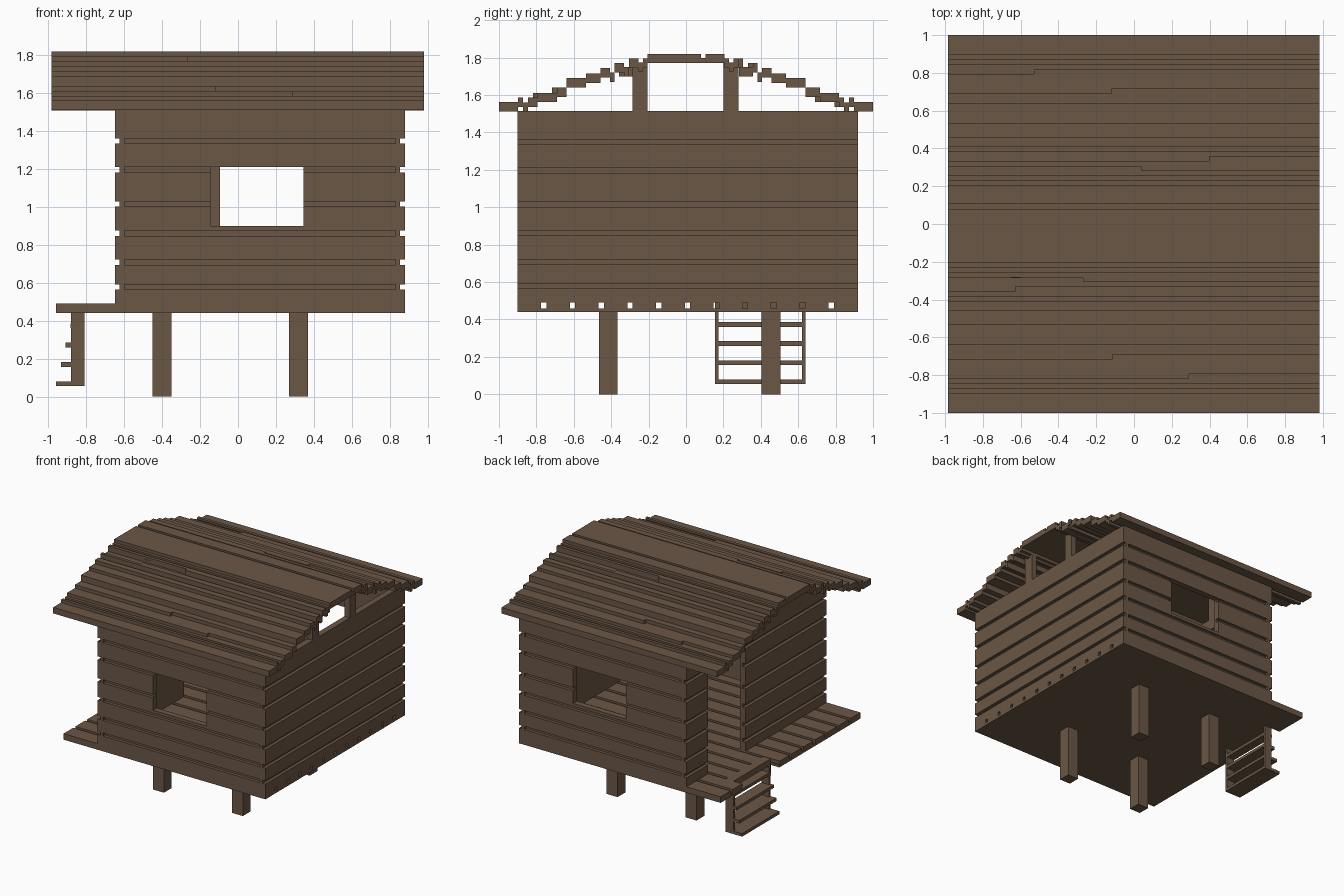
import bpy, bmesh

cube = bpy.data.objects.get("Cube")
if cube:
    bpy.data.objects.remove(cube, do_unlink=True)

wood = bpy.data.materials.new("brown wood")
wood.use_nodes = True
colour = (0.147, 0.095, 0.061, 1)
wood.diffuse_color = colour
shader = wood.node_tree.nodes["Principled BSDF"]
shader.inputs["Base Color"].default_value = colour
shader.inputs["Roughness"].default_value = 0.9


def finish(name, bm):
    bmesh.ops.recalc_face_normals(bm, faces=bm.faces)
    mesh = bpy.data.meshes.new(name)
    bm.to_mesh(mesh)
    bm.free()
    mesh.materials.append(wood)
    ob = bpy.data.objects.new(name, mesh)
    bpy.context.collection.objects.link(ob)


def prism(bm, outline, z0, z1):
    """Extrude a flat xy outline from z0 up to z1."""
    low = [bm.verts.new((x, y, z0)) for x, y in outline]
    high = [bm.verts.new((x, y, z1)) for x, y in outline]
    bm.faces.new(low)
    bm.faces.new(high)
    for i in range(len(low)):
        j = (i + 1) % len(low)
        bm.faces.new((low[i], low[j], high[j], high[i]))


def box(bm, x0, x1, y0, y1, z0, z1):
    prism(bm, [(x0, y0), (x1, y0), (x1, y1), (x0, y1)], z0, z1)


def boxes(name, items):
    bm = bmesh.new()
    for item in items:
        box(bm, *item)
    finish(name, bm)


# Overall layout
LEFT, RIGHT, FRONT, BACK = -0.65, 0.88, -0.90, 0.92
DECK, NOTCH = -0.96, -0.88
FLOOR, EAVES, THICK = 0.49, 1.515, 0.05
STEP0, STEP1 = 0.155, 0.64

# Legs
boxes("legs", [(x, x + 0.1, y, y + 0.1, 0, 0.44)
               for x in (-0.45, 0.27) for y in (-0.465, 0.405)])

# Floor and deck, with a notch for the ladder
bm = bmesh.new()
prism(bm, [(DECK, FRONT), (RIGHT, FRONT), (RIGHT, BACK), (DECK, BACK),
           (DECK, STEP1), (NOTCH, STEP1), (NOTCH, STEP0), (DECK, STEP0)], 0.44, 0.46)
finish("floor_base", bm)
gaps = [-0.76 + 0.1537 * k for k in range(11)]
starts = [FRONT] + [g + 0.014 for g in gaps]
ends = [g - 0.014 for g in gaps] + [BACK]
boxes("floor_planks", [(NOTCH if 0.15 < a < 0.6 else DECK, RIGHT, a, b, 0.46, FLOOR)
                       for a, b in zip(starts, ends)])
boxes("deck_crossboard", [(NOTCH, -0.81, STEP0, STEP1, 0.44, FLOOR)])

# Ladder
boxes("ladder_rails", [(NOTCH, -0.81, y, y + 0.02, 0.055, 0.44)
                       for y in (STEP0, STEP1 - 0.02)])
boxes("ladder_steps", [(DECK + 0.025 * k, -0.81, STEP0, STEP1, 0.055 + 0.102 * k, 0.08 + 0.102 * k)
                       for k in range(4)])

# Plank walls: recessed grooves between courses, with an optional opening
GROOVES = [(0.565, 0.592), (0.695, 0.722), (0.848, 0.876),
           (1.002, 1.030), (1.182, 1.210), (1.335, 1.363)]


def wall(name, axis, outer, sign, a, b, opening=None):
    levels = {FLOOR, EAVES}
    for groove in GROOVES:
        levels.update(groove)
    if opening:
        levels.update(opening[2:])
    levels = sorted(levels)
    parts = []
    for z0, z1 in zip(levels, levels[1:]):
        mid = (z0 + z1) / 2
        recess = 0.025 if any(g0 < mid < g1 for g0, g1 in GROOVES) else 0
        spans = [(a, b)]
        if opening and opening[2] < mid < opening[3]:
            spans = [(a, opening[0]), (opening[1], b)]
        near, far = sorted((outer - sign * recess, outer - sign * THICK))
        for s, e in spans:
            parts.append((near, far, s, e, z0, z1) if axis == "x"
                         else (s, e, near, far, z0, z1))
    boxes(name, parts)


wall("left_wall", "x", RIGHT, 1, FRONT, BACK)
wall("door_wall", "x", LEFT, -1, FRONT, BACK, (STEP0, STEP1, FLOOR, 1.42))
inner = (LEFT + THICK, RIGHT - THICK)
wall("front_wall", "y", FRONT, -1, *inner, (-0.145, 0.345, 0.9, 1.21))
wall("back_wall", "y", BACK, 1, *inner, (-0.095, 0.385, 0.9, 1.21))

# Roof posts on the two end walls
boxes("roof_posts", [(x, x + THICK, y, y + 0.08, EAVES, 1.775)
                     for x in (LEFT, RIGHT - THICK) for y in (-0.285, 0.2)])

# Roof boards: near edge, far edge, height beyond the seam,
# then for each slope the joint position and whether the far edge comes first
SEAMS = [
    (0.205, 0.205, 1.795, None, None),
    (0.23, 0.23, 1.775, None, None),
    (0.255, 0.255, 1.795, None, None),
    (0.283, 0.305, 1.75, (0.04, True), (-0.27, False)),
    (0.332, 0.358, 1.77, (0.40, False), (-0.63, True)),
    (0.383, 0.383, 1.72, None, None),
    (0.407, 0.407, 1.745, None, None),
    (0.458, 0.458, 1.715, None, None),
    (0.535, 0.535, 1.69, None, None),
    (0.64, 0.64, 1.64, None, None),
    (0.69, 0.717, 1.612, (-0.12, False), (-0.115, True)),
    (0.793, 0.818, 1.587, (-0.53, False), (0.29, True)),
    (0.845, 0.845, 1.56, None, None),
    (0.872, 0.872, 1.587, None, None),
    (0.897, 0.897, 1.562, None, None),
    (1.0, 1.0, 0, None, None),
]
X0, X1 = -0.985, 0.982


def seam_line(near, far, joint, side):
    if not joint:
        return [(X0, side * near), (X1, side * near)]
    x, far_first = joint
    a, b = (far, near) if far_first else (near, far)
    return [(X0, side * a), (x, side * a), (x, side * b), (X1, side * b)]


for name, side, column in (("back_roof_boards", 1, 3), ("front_roof_boards", -1, 4)):
    bm = bmesh.new()
    for row, following in zip(SEAMS, SEAMS[1:]):
        first = seam_line(row[0], row[1], row[column], side)
        last = seam_line(following[0], following[1], following[column], side)
        prism(bm, first + last[::-1], row[2] - 0.05, row[2])
    finish(name, bm)

# Ridge boards with a narrow groove
boxes("ridge_boards", [(X0, X1, -0.205, 0.08, 1.77, 1.82),
                       (X0, X1, 0.08, 0.105, 1.77, 1.797),
                       (X0, X1, 0.105, 0.205, 1.77, 1.82)])
